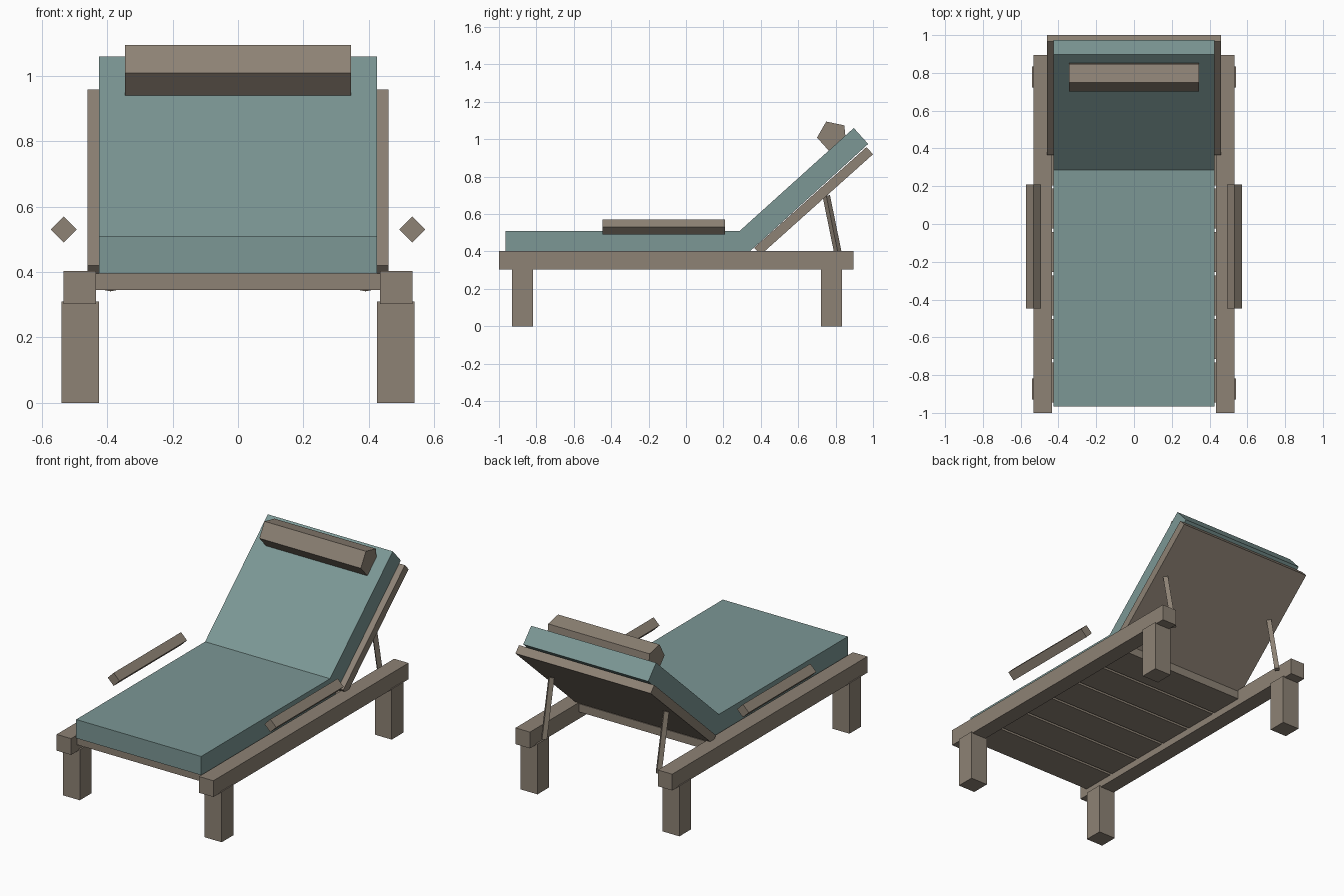
import bpy, bmesh
from math import cos, sin, radians
from mathutils import Vector

cube = bpy.data.objects.get("Cube")
if cube:
    bpy.data.objects.remove(cube, do_unlink=True)


def material(name, rgb):
    mat = bpy.data.materials.new(name)
    mat.use_nodes = True
    mat.diffuse_color = (*rgb, 1)
    mat.node_tree.nodes["Principled BSDF"].inputs["Base Color"].default_value = (*rgb, 1)
    return mat


wood = material("weathered wood", (0.27, 0.225, 0.178))
fabric = material("muted teal fabric", (0.20, 0.31, 0.30))


def prism(name, ring, sweep, mat):
    """Closed solid made by sweeping a flat ring of points along a vector."""
    bm = bmesh.new()
    base = bm.faces.new([bm.verts.new(p) for p in ring])
    grown = bmesh.ops.extrude_face_region(bm, geom=[base], use_keep_orig=True)
    moved = [v for v in grown["geom"] if isinstance(v, bmesh.types.BMVert)]
    bmesh.ops.translate(bm, verts=moved, vec=sweep)
    bmesh.ops.recalc_face_normals(bm, faces=bm.faces)
    mesh = bpy.data.meshes.new(name)
    bm.to_mesh(mesh)
    bm.free()
    mesh.materials.append(mat)
    obj = bpy.data.objects.new(name, mesh)
    bpy.context.scene.collection.objects.link(obj)
    return obj


def side_profile(name, points, half_width, mat):
    """Side outline in y, z swept across the full width."""
    ring = [(-half_width, y, z) for y, z in points]
    return prism(name, ring, (2 * half_width, 0, 0), mat)


def box(name, x, y, z, mat):
    ring = [(x[0], y[0], z[0]), (x[1], y[0], z[0]), (x[1], y[1], z[0]), (x[0], y[1], z[0])]
    return prism(name, ring, (0, 0, z[1] - z[0]), mat)


def rod(name, start, end, radius, mat):
    """Square rod standing on its edge between two points."""
    start, end = Vector(start), Vector(end)
    axis = (end - start).normalized()
    across = Vector((1, 0, 0))
    other = axis.cross(across)
    ring = [start + radius * d for d in (across, other, -across, -other)]
    return prism(name, ring, end - start, mat)


# Frame, arms and props, one set per side
for side, s in (("left", 1), ("right", -1)):
    box(f"{side}_rail", (s * 0.435, s * 0.533), (-1, 0.895), (0.303, 0.403), wood)
    for end, y in (("front", -0.93), ("back", 0.722)):
        box(f"{end}_{side}_leg", (s * 0.425, s * 0.54), (y, y + 0.113), (0, 0.31), wood)
    rod(f"{side}_armrest", (s * 0.533, -0.447, 0.53), (s * 0.533, 0.208, 0.53), 0.04, wood)
    rod(f"{side}_backrest_prop", (s * 0.39, 0.822, 0.345), (s * 0.39, 0.75, 0.698), 0.02, wood)

# Slats under the seat
for i in range(6):
    y = -0.945 + 0.23 * i
    box(f"seat_slat_{i + 1}", (-0.435, 0.435), (y, y + 0.213), (0.345, 0.395), wood)

# Reclined back panel
side_profile("back_panel", [(0.365, 0.42), (0.965, 0.958), (1.0, 0.92), (0.40, 0.383)], 0.46, wood)

# Seat and back cushion, bent at the hip
side_profile("cushion", [(-0.965, 0.395), (-0.965, 0.51), (0.287, 0.51),
                         (0.897, 1.06), (0.974, 0.975), (0.335, 0.395)], 0.425, fabric)

# Five-sided head roll
angles = [radians(42 + 72 * k) for k in range(5)]
side_profile("head_roll", [(0.784 + 0.084 * cos(a), 1.018 + 0.084 * sin(a)) for a in angles], 0.345, wood)
